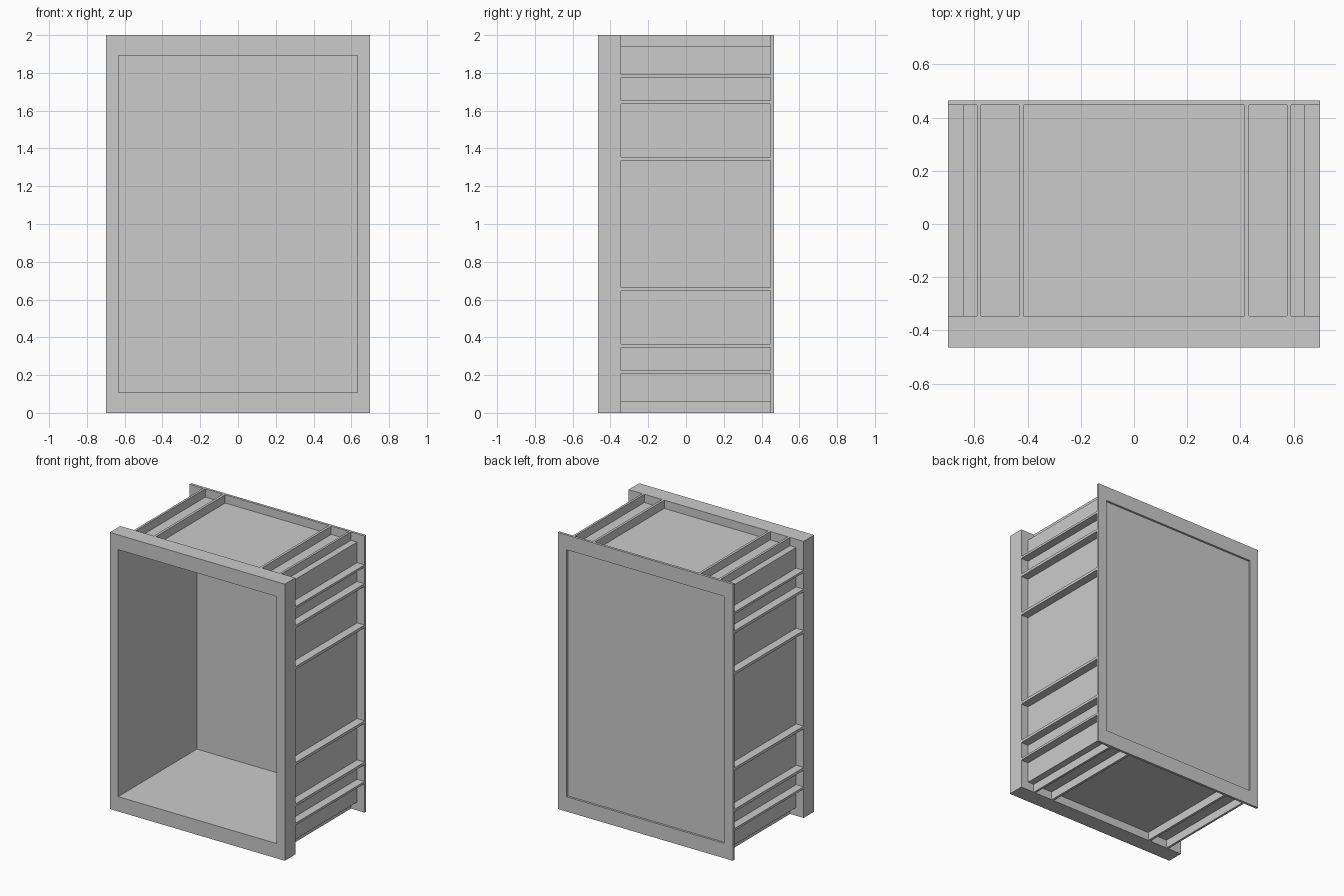
import bpy, bmesh

if "Cube" in bpy.data.objects:
    bpy.data.objects.remove(bpy.data.objects["Cube"])

W, D = 0.70, 0.465             # half width, half depth
BOX_W, BOX_H = 0.64, 0.94      # half size of the inner box (height about z = 1)
IN_W, IN_H = 0.633, 0.893      # half size of the opening
FRONT_IN, BACK_IN = -0.345, 0.447


def make_object(name, bm):
    bmesh.ops.recalc_face_normals(bm, faces=bm.faces)
    mesh = bpy.data.meshes.new(name)
    bm.to_mesh(mesh)
    bm.free()
    ob = bpy.data.objects.new(name, mesh)
    bpy.context.collection.objects.link(ob)
    return ob


def block(name, x0, x1, y0, y1, z0, z1):
    bm = bmesh.new()
    bmesh.ops.create_cube(bm, size=1)
    for v in bm.verts:
        v.co.x = x1 if v.co.x > 0 else x0
        v.co.y = y1 if v.co.y > 0 else y0
        v.co.z = z1 if v.co.z > 0 else z0
    return make_object(name, bm)


def ring(name, ow, oh, iw, ih, y0, y1):
    """Rectangular ring about z = 1, extruded along y."""
    bm = bmesh.new()
    corners = [(-1, -1), (1, -1), (1, 1), (-1, 1)]
    loops = [[bm.verts.new((sx * w, y, 1 + sz * h)) for sx, sz in corners]
             for w, h, y in ((ow, oh, y0), (iw, ih, y0), (iw, ih, y1), (ow, oh, y1))]
    for k in range(4):
        a, b = loops[k], loops[(k + 1) % 4]
        for i in range(4):
            j = (i + 1) % 4
            bm.faces.new((a[i], a[j], b[j], b[i]))
    return make_object(name, bm)


# Front and back frames, joined by the hollow box
ring("front_frame", W, 1.0, IN_W, IN_H, -D, FRONT_IN)
ring("back_frame", W, 1.0, IN_W - 0.003, IN_H, BACK_IN, D)
ring("box_walls", BOX_W, BOX_H, IN_W, IN_H, FRONT_IN, BACK_IN)

# Slightly recessed back panel
block("back_panel", -IN_W, IN_W, 0.435, 0.45, 1 - IN_H, 1 + IN_H)

# Ribs between the frames, mirrored to every side
for side in (-1, 1):
    for half in (-1, 1):
        for c, t in ((0.346, 0.020), (0.645, 0.020), (0.783, 0.016)):
            z = 1 + half * c
            x0, x1 = sorted((side * BOX_W, side * W))
            block("side_rib", x0, x1, FRONT_IN, BACK_IN, z - t / 2, z + t / 2)
        for c, t in ((0.424, 0.018), (0.583, 0.016)):
            x = side * c
            z0, z1 = sorted((1 + half * BOX_H, 1 + half))
            block("top_rib" if half > 0 else "bottom_rib",
                  x - t / 2, x + t / 2, FRONT_IN, BACK_IN, z0, z1)
